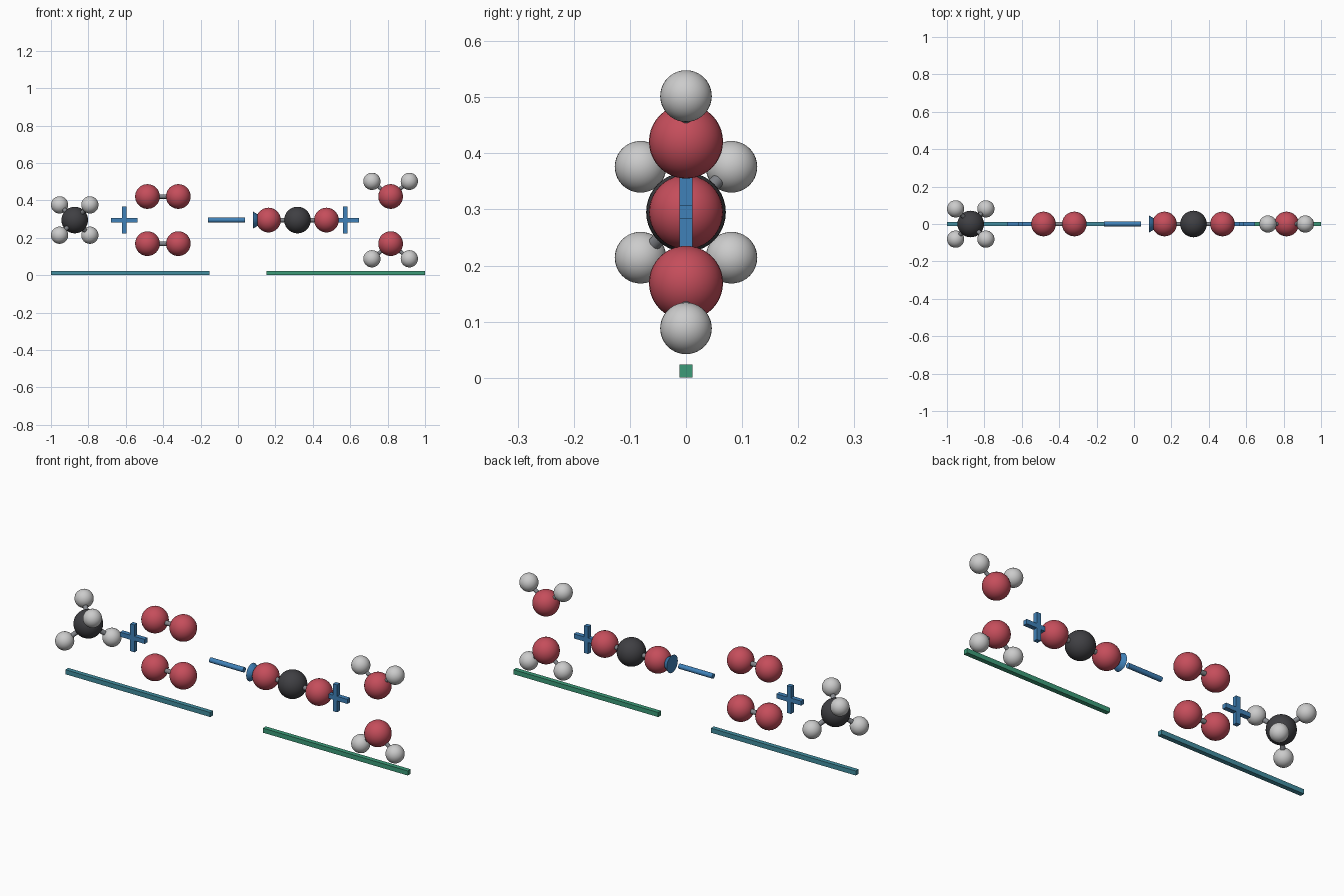
import bpy
from mathutils import Vector

cube = bpy.data.objects.get("Cube")
if cube:
    bpy.data.objects.remove(cube)


def material(name, rgb):
    m = bpy.data.materials.new(name)
    m.use_nodes = True
    m.diffuse_color = (*rgb, 1)
    bsdf = next(n for n in m.node_tree.nodes if n.type == 'BSDF_PRINCIPLED')
    bsdf.inputs["Base Color"].default_value = (*rgb, 1)
    return m


RED = material("oxygen red", (0.56, 0.075, 0.105))
CHARCOAL = material("carbon charcoal", (0.05, 0.05, 0.056))
PALE = material("hydrogen pale grey", (0.6, 0.6, 0.6))
GREY = material("bond grey", (0.23, 0.24, 0.26))
BLUE = material("symbol blue", (0.05, 0.22, 0.48))
TEAL = material("reactant teal", (0.055, 0.27, 0.35))
GREEN = material("product green", (0.045, 0.33, 0.19))

ATOMS = {"oxygen": (0.066, RED), "carbon": (0.071, CHARCOAL), "hydrogen": (0.046, PALE)}
MID = 0.295      # height of the central row
ROW = 0.126      # offset of the upper and lower rows
THICK = 0.024    # bar and symbol thickness


def finish(name, mat, smooth=False):
    ob = bpy.context.object
    ob.name = name
    ob.data.materials.append(mat)
    if smooth:
        bpy.ops.object.shade_smooth_by_angle()
    return ob


def atom(kind, name, loc):
    radius, mat = ATOMS[kind]
    bpy.ops.mesh.primitive_uv_sphere_add(segments=32, ring_count=20, radius=radius, location=loc)
    finish(name + "_" + kind, mat, True)
    return Vector(loc)


def rod(name, a, b, mat, radius=0.012):
    a, b = Vector(a), Vector(b)
    bpy.ops.mesh.primitive_cylinder_add(vertices=20, radius=radius, depth=(b - a).length,
                                        location=(a + b) / 2,
                                        rotation=(b - a).to_track_quat('Z', 'Y').to_euler())
    finish(name, mat, True)


def box(name, loc, size, mat):
    bpy.ops.mesh.primitive_cube_add(size=1, location=loc)
    ob = finish(name, mat)
    ob.scale = size
    return ob


def plus(name, x):
    # Upright and two side arms joined into one cross
    arm = 0.06
    parts = [box(name, (x, 0, MID), (THICK, THICK, 0.144), BLUE)]
    for s in (-1, 1):
        parts.append(box(name + "_arm", (x + s * (arm + THICK) / 2, 0, MID), (arm, THICK, THICK), BLUE))
    for p in parts:
        p.select_set(True)
    bpy.context.view_layer.objects.active = parts[0]
    bpy.ops.object.join()


# Methane: carbon with four hydrogens in a tetrahedron
c = atom("carbon", "methane", (-0.873, 0, MID))
for i, d in enumerate([(1, -1, 1), (-1, 1, 1), (1, 1, -1), (-1, -1, -1)]):
    h = atom("hydrogen", f"methane_{i}", c + Vector(d) * 0.081)
    rod(f"methane_bond_{i}", c, h, GREY)

# Paired oxygen molecules and bent water molecules, upper and lower
for side, s in (("upper", 1), ("lower", -1)):
    z = MID + s * ROW
    a = atom("oxygen", side + "_right", (-0.484, 0, z))
    b = atom("oxygen", side + "_left", (-0.319, 0, z))
    rod(side + "_oxygen_bond", a, b, GREY)
    o = atom("oxygen", side + "_water", (0.816, 0, z))
    for k in (-1, 1):
        label = f"{side}_water_{'left' if k > 0 else 'right'}"
        h = atom("hydrogen", label, o + Vector((k * 0.1, 0, s * 0.081)))
        rod(label + "_bond", o, h, GREY, 0.01)

# Carbon dioxide: a straight row of three
c = atom("carbon", "dioxide", (0.318, 0, MID))
for label, k in (("left", 1), ("right", -1)):
    o = atom("oxygen", "dioxide_" + label, c + Vector((k * 0.155, 0, 0)))
    rod("dioxide_bond_" + label, c, o, GREY)

# Plus signs
plus("reactant_plus", -0.608)
plus("product_plus", 0.574)

# Arrow shaft and head
rod("arrow_shaft", (-0.16, 0, MID), (0.037, 0, MID), BLUE, 0.013)
bpy.ops.mesh.primitive_cone_add(vertices=32, radius1=0.046, radius2=0, depth=0.075,
                                location=(0.1175, 0, MID),
                                rotation=Vector((1, 0, 0)).to_track_quat('Z', 'Y').to_euler())
finish("arrow_head", BLUE, True)

# Base bars
box("reactant_bar", (-0.576, 0, THICK / 2), (0.845, THICK, THICK), TEAL)
box("product_bar", (0.576, 0, THICK / 2), (0.845, THICK, THICK), GREEN)
